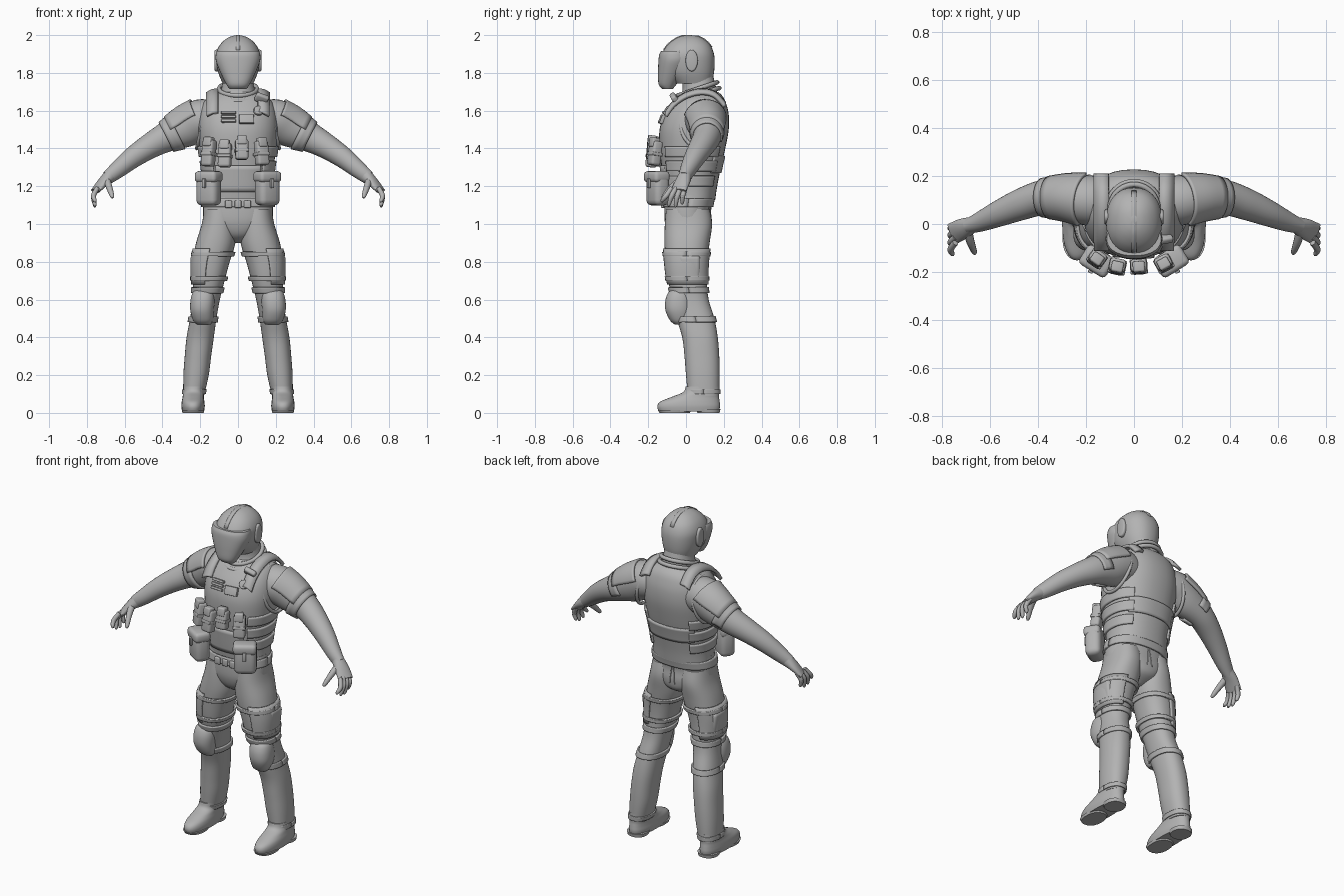
import bpy, bmesh, math
from mathutils import Vector, Matrix, Euler

if "Cube" in bpy.data.objects:
    bpy.data.objects.remove(bpy.data.objects["Cube"])

GREY = (0.45, 0.45, 0.45, 1)
mat = bpy.data.materials.new("plain grey")
mat.use_nodes = True
mat.diffuse_color = GREY
bsdf = mat.node_tree.nodes["Principled BSDF"]
bsdf.inputs["Base Color"].default_value = GREY
bsdf.inputs["Roughness"].default_value = 0.6


def finish(name, bm, mirror=False, thick=0):
    bmesh.ops.recalc_face_normals(bm, faces=bm.faces)
    me = bpy.data.meshes.new(name)
    bm.to_mesh(me)
    bm.free()
    me.materials.append(mat)
    me.shade_smooth()
    me.set_sharp_from_angle(angle=math.radians(40))
    ob = bpy.data.objects.new(name, me)
    bpy.context.collection.objects.link(ob)
    if thick:
        m = ob.modifiers.new("thickness", "SOLIDIFY")
        m.thickness, m.offset = thick, 0
    if mirror:
        ob.modifiers.new("mirror", "MIRROR")
    return ob


def smooth(rows, n=5):
    """Catmull-Rom interpolation through rows of numbers."""
    out = []
    for i in range(len(rows) - 1):
        p = [rows[max(0, min(len(rows) - 1, i + k))] for k in (-1, 0, 1, 2)]
        for s in range(n):
            t = s / n
            out.append([b + t / 2 * (c - a + t * (2*a - 5*b + 4*c - d + t * (3*(b - c) + d - a)))
                        for a, b, c, d in zip(*p)])
    return out + [list(rows[-1])]


def bridge(name, rings, closed=True, **kw):
    bm = bmesh.new()
    vs = [[bm.verts.new(p) for p in r] for r in rings]
    n = len(vs[0])
    for a, b in zip(vs, vs[1:]):
        for i in range(n if closed else n - 1):
            j = (i + 1) % n
            bm.faces.new((a[i], a[j], b[j], b[i]))
    if closed:
        bm.faces.new(vs[0])
        bm.faces.new(vs[-1])
    return finish(name, bm, **kw)


def ring(row, off=0, a0=0, a1=360, e=0.88, n=36):
    """Horizontal section: height, centre x, half width, front y, back y."""
    z, cx, hx, yf, yb = row
    full = a1 - a0 == 360
    pts = []
    for i in range(n if full else n + 1):
        a = math.radians(a0 + (a1 - a0) * i / n)
        c, s = math.cos(a), math.sin(a)
        pts.append((cx + (hx + off) * math.copysign(abs(c) ** e, c),
                    (yf + yb) / 2 + ((yb - yf) / 2 + off) * math.copysign(abs(s) ** e, s), z))
    return pts


def loft(name, rows, **kw):
    return bridge(name, [ring(r) for r in smooth(rows)], **kw)


def at(rows, z):
    fine = sorted(smooth(rows, 8))
    for a, b in zip(fine, fine[1:]):
        if a[0] <= z <= b[0]:
            t = (z - a[0]) / (b[0] - a[0])
            return [u + (v - u) * t for u, v in zip(a, b)]
    return fine[-1]


def band(name, rows, z0, z1, off, a0=0, a1=360, steps=6, thick=0.012, **kw):
    """Shell that follows the surface of a lofted part."""
    rs = [ring(at(rows, z0 + (z1 - z0) * i / steps), off, a0, a1) for i in range(steps + 1)]
    if a1 - a0 == 360:
        rs = [r + r[:1] for r in rs]
    return bridge(name, rs, closed=False, thick=thick, **kw)


def tube_rings(rows, n=20, off=0, a0=0, a1=360):
    rows = smooth(rows)
    pts = [Vector(r[:3]) for r in rows]
    out = []
    for i, r in enumerate(rows):
        t = (pts[min(i + 1, len(pts) - 1)] - pts[max(i - 1, 0)]).normalized()
        side = t.cross(Vector((0, 0, 1))).normalized()
        up = side.cross(t)
        m = n if a1 - a0 == 360 else n + 1
        angs = [math.radians(a0 + (a1 - a0) * k / n) for k in range(m)]
        out.append([pts[i] + side * math.cos(a) * (r[3] + off) + up * math.sin(a) * (r[4] + off) for a in angs])
    return out


def box(name, loc, size, rot=(0, 0, 0), bevel=0.01, mirror=False, round_=False):
    bm = bmesh.new()
    if round_:
        bmesh.ops.create_cone(bm, cap_ends=True, segments=20, radius1=.5, radius2=.5, depth=1)
    else:
        bmesh.ops.create_cube(bm, size=1)
    bmesh.ops.scale(bm, vec=size, verts=bm.verts)
    edges = [e for e in bm.edges if not round_ or max(len(f.verts) for f in e.link_faces) > 4]
    bmesh.ops.bevel(bm, geom=edges, offset=bevel, segments=3, profile=.5, affect='EDGES')
    r = Euler([math.radians(a) for a in rot]).to_matrix().to_4x4()
    bmesh.ops.transform(bm, matrix=Matrix.Translation(loc) @ r, verts=bm.verts)
    return finish(name, bm, mirror=mirror)


def cord(name, pts, r, cyclic=True, mirror=False):
    cu = bpy.data.curves.new(name, "CURVE")
    cu.dimensions, cu.bevel_depth, cu.bevel_resolution = "3D", r, 2
    sp = cu.splines.new("POLY")
    sp.points.add(len(pts) - 1)
    for p, q in zip(sp.points, pts):
        p.co = (*q, 1)
    sp.use_cyclic_u = cyclic
    cu.materials.append(mat)
    ob = bpy.data.objects.new(name, cu)
    bpy.context.collection.objects.link(ob)
    if mirror:
        ob.modifiers.new("mirror", "MIRROR")


# torso with vest, pelvis, neck
torso = [(1.13, 0, .178, -.11, .155), (1.2, 0, .178, -.12, .165), (1.3, 0, .188, -.13, .185),
         (1.4, 0, .203, -.14, .208), (1.5, 0, .212, -.14, .226), (1.58, 0, .205, -.115, .226),
         (1.64, 0, .185, -.075, .212), (1.675, 0, .15, -.045, .195), (1.7, 0, .10, -.02, .17)]
loft("torso_vest", torso)
pelvis = [(.9, 0, .03, -.03, .05), (.94, 0, .1, -.085, .12), (1.0, 0, .175, -.11, .135),
          (1.07, 0, .185, -.115, .13), (1.15, 0, .178, -.11, .145)]
loft("pelvis", pelvis)
loft("neck", [(1.64, 0, .11, -.05, .18), (1.7, 0, .092, -.02, .165), (1.76, 0, .08, -.02, .15), (1.8, 0, .08, -.02, .14)])
circle = [math.tau * i / 40 for i in range(40)]
for k, r in enumerate((.112, .1)):
    cord(f"collar_rim_{k}", [(r * math.cos(a), .06 + (r + .005) * math.sin(a), 1.685 + .03 * k + .035 * math.sin(a))
                             for a in circle], .012)
band("belt", pelvis, 1.09, 1.135, .006)
for k, z in enumerate((1.2, 1.28, 1.355)):
    band(f"side_band_{k}", torso, z, z + .055, .004, -50, 50, thick=.014, mirror=True)
band("back_waist_band", torso, 1.27, 1.36, .003, 40, 140)
band("front_panel", torso, 1.17, 1.31, .003, -125, -55)

# arm hole rims and shoulder straps
cord("arm_hole_rim", [(.188 - .03 * math.sin(a), .085 + .112 * math.cos(a), 1.53 + .13 * math.sin(a))
                      for a in circle], .01, mirror=True)
strap = smooth([(-.105, 1.59), (-.065, 1.645), (.0, 1.69), (.08, 1.71), (.15, 1.695), (.205, 1.64)])
bridge("shoulder_strap", [[(.105, y, z), (.135, y, z - .004), (.165, y, z - .02)] for y, z in strap],
       closed=False, thick=.018, mirror=True)
box("shoulder_radio", (.125, -.06, 1.665), (.07, .03, .05), (40, 20, 10))

# arms and hands
arm = [(.12, .09, 1.55, .1, .1), (.2, .1, 1.55, .105, .11), (.28, .11, 1.51, .092, .105),
       (.38, .11, 1.46, .074, .08), (.47, .082, 1.41, .066, .066), (.56, .045, 1.35, .055, .056),
       (.64, .01, 1.285, .042, .045), (.69, -.008, 1.245, .031, .036)]
bridge("arm", tube_rings(arm, 28), mirror=True)
bridge("shoulder_pad", tube_rings(arm[1:4], 20, .006, 15, 165)[:9], closed=False, thick=.014, mirror=True)
bridge("sleeve_cuff", tube_rings(arm[1:4], 28, .004, -80, 200)[7:], closed=False, thick=.01, mirror=True)
bridge("palm", tube_rings([(.675, -.003, 1.257, .034, .037), (.715, -.02, 1.22, .043, .026),
                           (.755, -.04, 1.175, .045, .015)]), mirror=True)
for k, (y, ty, tz) in enumerate([(-.077, -.125, 1.115), (-.053, -.09, 1.095), (-.028, -.055, 1.09), (-.005, -.02, 1.105)]):
    bridge(f"finger_{k}", tube_rings([(.745, y, 1.19, .013, .013), (.765, (y + ty) / 2 - .004, 1.15, .0135, .0135),
                                      (.758, ty, tz + .01, .01, .01), (.754, ty, tz, .004, .004)], 10), mirror=True)
bridge("thumb", tube_rings([(.695, -.025, 1.235, .02, .02), (.682, -.075, 1.195, .017, .017),
                            (.667, -.115, 1.15, .012, .012), (.664, -.125, 1.138, .005, .005)], 10), mirror=True)

# legs with thigh wraps, knee pads
leg = [(.09, .235, .055, .01, .175), (.2, .222, .067, 0, .178), (.3, .212, .07, -.008, .176),
       (.4, .2, .072, -.02, .168), (.5, .184, .07, -.05, .15), (.6, .168, .072, -.07, .12),
       (.7, .155, .084, -.095, .11), (.8, .142, .098, -.108, .113), (.9, .118, .104, -.114, .125),
       (1.0, .102, .09, -.112, .138), (1.08, .098, .08, -.105, .125)]
loft("leg", leg, mirror=True)
band("thigh_wrap", leg, .68, .87, .005, -80, 80, mirror=True)
for k, z in enumerate((.48, .635)):
    band(f"knee_strap_{k}", leg, z, z + .03, .004, mirror=True)
for k, z in enumerate((.7, .83)):
    band(f"thigh_strap_{k}", leg, z, z + .022, .008, mirror=True)
loft("knee_pad", [(.468, .182, .035, -.06, .0), (.49, .185, .052, -.085, .02), (.54, .19, .062, -.108, .03),
                  (.59, .188, .064, -.11, .03), (.63, .185, .058, -.098, .02), (.65, .183, .045, -.08, .0)], mirror=True)
box("cargo_pocket", (.222, .02, .77), (.05, .11, .13), (0, 6, 0), .018, True)

# boots
loft("boot", [(.008, .238, .058, -.145, .175), (.035, .238, .062, -.152, .18), (.06, .238, .06, -.135, .178),
              (.085, .237, .056, -.075, .175), (.11, .235, .056, -.015, .177), (.14, .231, .058, -.002, .177)], mirror=True)
band("boot_cuff", leg, .1, .125, .003, thick=.008, mirror=True)
loft("boot_heel", [(0, .238, .056, .06, .178), (.02, .238, .06, .05, .182)], mirror=True)
loft("boot_sole", [(0, .238, .056, -.14, .02), (.015, .238, .06, -.15, .03)], mirror=True)

# helmet, visor, crest, ear covers
helmet = [(1.745, 0, .082, -.06, .135), (1.8, 0, .104, -.11, .148), (1.86, 0, .115, -.128, .152),
          (1.905, 0, .115, -.125, .147), (1.945, 0, .098, -.1, .13), (1.975, 0, .07, -.065, .1),
          (1.993, 0, .038, -.028, .065), (2.0, 0, .006, .01, .026)]
loft("helmet", helmet)
loft("visor", [(1.715, 0, .045, -.125, -.07), (1.74, 0, .062, -.145, -.05), (1.8, 0, .092, -.148, -.01),
               (1.86, 0, .116, -.146, .02), (1.895, 0, .118, -.142, .02), (1.915, 0, .113, -.132, .01)])
box("ear_cover", (.112, .03, 1.865), (.115, .065, .024), (0, 90, 0), .008, True, True)
crest = [(at(helmet, z)[3 + s], z) for s, zs in ((0, (1.92, 1.945, 1.965, 1.985, 1.995)), (1, (1.993, 1.98, 1.96, 1.935)))
         for z in zs]
bridge("helmet_crest", [[(x, y, z + .001) for x in (-.011, 0, .011)] for y, z in crest], closed=False, thick=.008)

# magazine pouches on the chest
for k, (x, y, z, h, turn) in enumerate([(-.155, -.145, 1.385, .14, -35), (-.07, -.178, 1.375, .13, -12),
                                        (.02, -.178, 1.405, .11, 4), (.125, -.165, 1.385, .13, 28)]):
    box(f"magazine_pouch_{k}", (x, y, z - .01), (.068, .055, h), (-8, 0, turn), .014)
    box(f"pouch_flap_{k}", (x, y - .002, z + h * .36), (.05, .045, .05), (-8, 0, turn), .008)
    box(f"pouch_strap_{k}", (x, y, z - .015), (.073, .06, .018), (-8, 0, turn), .004)

# large belt pouches
for s in (-1, 1):
    box(f"belt_pouch_{s}", (s * .155, -.15, 1.185), (.125, .09, .175), (0, 0, s * 32), .03)
    box(f"belt_pouch_flap_{s}", (s * .155, -.155, 1.25), (.132, .095, .06), (0, 0, s * 32), .02)
    box(f"belt_pouch_tab_{s}", (s * .181, -.198, 1.215), (.02, .014, .05), (0, 0, s * 32), .004)

# chest plates, badge, belt clips
for k in range(3):
    box(f"chest_slat_{k}", (-.05, -.13 + k * .008, 1.545 + k * .022), (.078, .02, .014), (-20, 0, -4), .003)
box("name_plate", (.045, -.128, 1.555), (.078, .02, .05), (-22, 0, 6), .003)
box("round_badge", (.108, -.098, 1.6), (.052, .052, .02), (62, 0, 18), .004, False, True)
for k, x in enumerate((-.05, .0, .05)):
    box(f"belt_clip_{k}", (x, -.122, 1.105), (.036, .022, .04), (0, 0, 0), .005)

# trouser seams
for x, nm in ((.085, "back_pocket_seam"), (.004, "centre_seam")):
    cord(nm, [(x + .002 * i, at(pelvis, 1.1 - i * .02)[4] + (-.012 if x > .05 else -.0), 1.1 - i * .02)
              for i in range(7)], .003, False, True)
